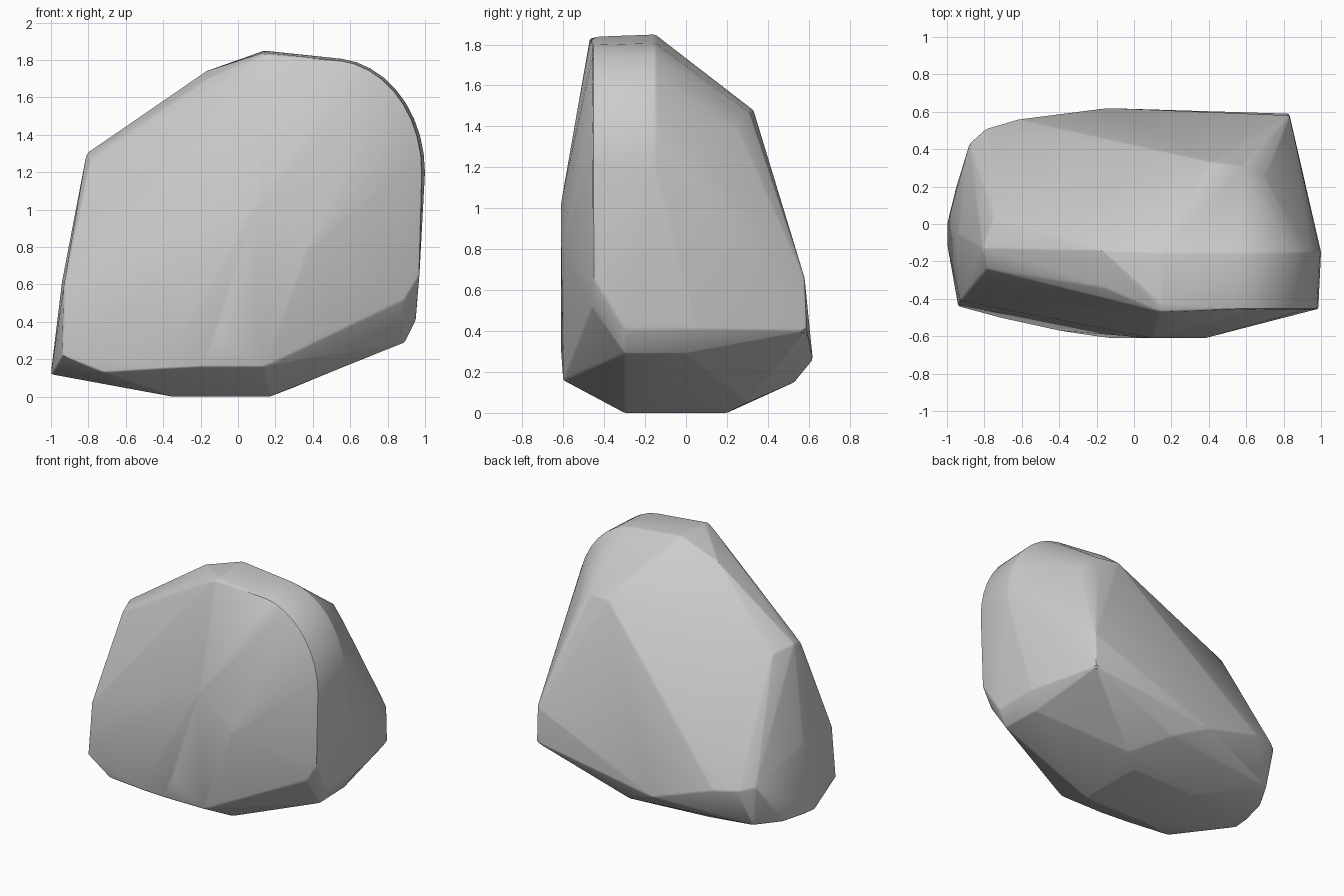
import bpy
import bmesh
from math import cos, sin, radians
from mathutils import Vector

# Remove the default object
default_cube = bpy.data.objects.get("Cube")
if default_cube:
    bpy.data.objects.remove(default_cube, do_unlink=True)

# Plain stone colour
stone = bpy.data.materials.new("stone_grey")
stone.use_nodes = True
stone_colour = (0.6, 0.6, 0.6, 1.0)
stone.diffuse_color = stone_colour
stone.node_tree.nodes["Principled BSDF"].inputs["Base Color"].default_value = stone_colour


def shoulder_arc(y, width, height, steps=9):
    """Rounded upper shoulder, from the side up to the crown."""
    points = []
    for step in range(steps + 1):
        angle = radians(84 * step / steps)
        points.append((0.5 + width * cos(angle), y, 1.2 + height * sin(angle)))
    return points


# Crown and sloping roof ridge
crown = [(0.14, -0.15, 1.85), (0.14, -0.47, 1.83), (0.14, -0.42, 1.84),
         (-0.17, -0.14, 1.74), (-0.16, -0.34, 1.7),
         (-0.81, -0.13, 1.3), (-0.79, -0.24, 1.26), (-0.75, 0.04, 1.27)]

# Rounded shoulder band, front rim and rear rim
shoulder = shoulder_arc(-0.455, 0.485, 0.6) + shoulder_arc(-0.15, 0.5, 0.61)

# Bulging front face
front = [(0.1, -0.61, 1.03), (0.38, -0.61, 0.8), (-0.12, -0.61, 0.3),
         (-0.2, -0.6, 0.16), (0.14, -0.6, 0.16), (-0.4, -0.57, 0.15),
         (-0.72, -0.5, 0.13), (-0.94, -0.44, 0.22), (-0.93, -0.41, 0.6)]

# Side cheek with its undercut
cheek = [(0.97, -0.45, 0.65), (0.89, -0.46, 0.52), (0.97, -0.15, 0.65),
         (0.95, -0.3, 0.41), (0.95, 0.05, 0.41),
         (0.89, -0.3, 0.29), (0.88, 0, 0.29)]

# Sloping back
back = [(0.42, 0.33, 1.48), (0.58, 0.31, 1.47), (0.7, 0.26, 1.38),
        (0.83, 0.58, 0.66), (0.83, 0.59, 0.4), (0, 0.61, 0.29),
        (-0.15, 0.62, 0.26), (-0.62, 0.56, 0.41), (-0.79, 0.51, 0.43),
        (-0.88, 0.43, 0.45)]

# Tapered tail end and flat foot
tail = [(-1, -0.1, 0.12), (-1, 0, 0.13), (-0.95, 0.2, 0.13), (-0.84, 0.4, 0.15),
        (-0.94, -0.05, 0.62)]
foot = [(0.17, -0.3, 0), (0.17, 0.2, 0), (-0.35, -0.3, 0), (-0.35, 0.2, 0),
        (0.3, 0.3, 0.05), (0.1, 0.53, 0.15)]

# Wrap the outline points into one solid boulder
mesh = bpy.data.meshes.new("boulder")
bm = bmesh.new()
for point in crown + shoulder + front + cheek + back + tail + foot:
    bm.verts.new(Vector(point))
hull = bmesh.ops.convex_hull(bm, input=bm.verts)
unused = [item for item in hull["geom_interior"] + hull["geom_unused"]
          if isinstance(item, bmesh.types.BMVert)]
bmesh.ops.delete(bm, geom=list(set(unused)), context="VERTS")
bmesh.ops.dissolve_limit(bm, angle_limit=radians(3), verts=bm.verts, edges=bm.edges)
bmesh.ops.recalc_face_normals(bm, faces=bm.faces)
bm.to_mesh(mesh)
bm.free()
mesh.materials.append(stone)

boulder = bpy.data.objects.new("boulder", mesh)
bpy.context.collection.objects.link(boulder)

# Worn edges
bpy.context.view_layer.objects.active = boulder
boulder.select_set(True)
worn = boulder.modifiers.new("worn_edges", "BEVEL")
worn.width = 0.03
worn.segments = 2
worn.limit_method = "ANGLE"
worn.angle_limit = radians(12)
bpy.ops.object.modifier_apply(modifier=worn.name)
bpy.ops.object.shade_smooth_by_angle(angle=radians(30))
